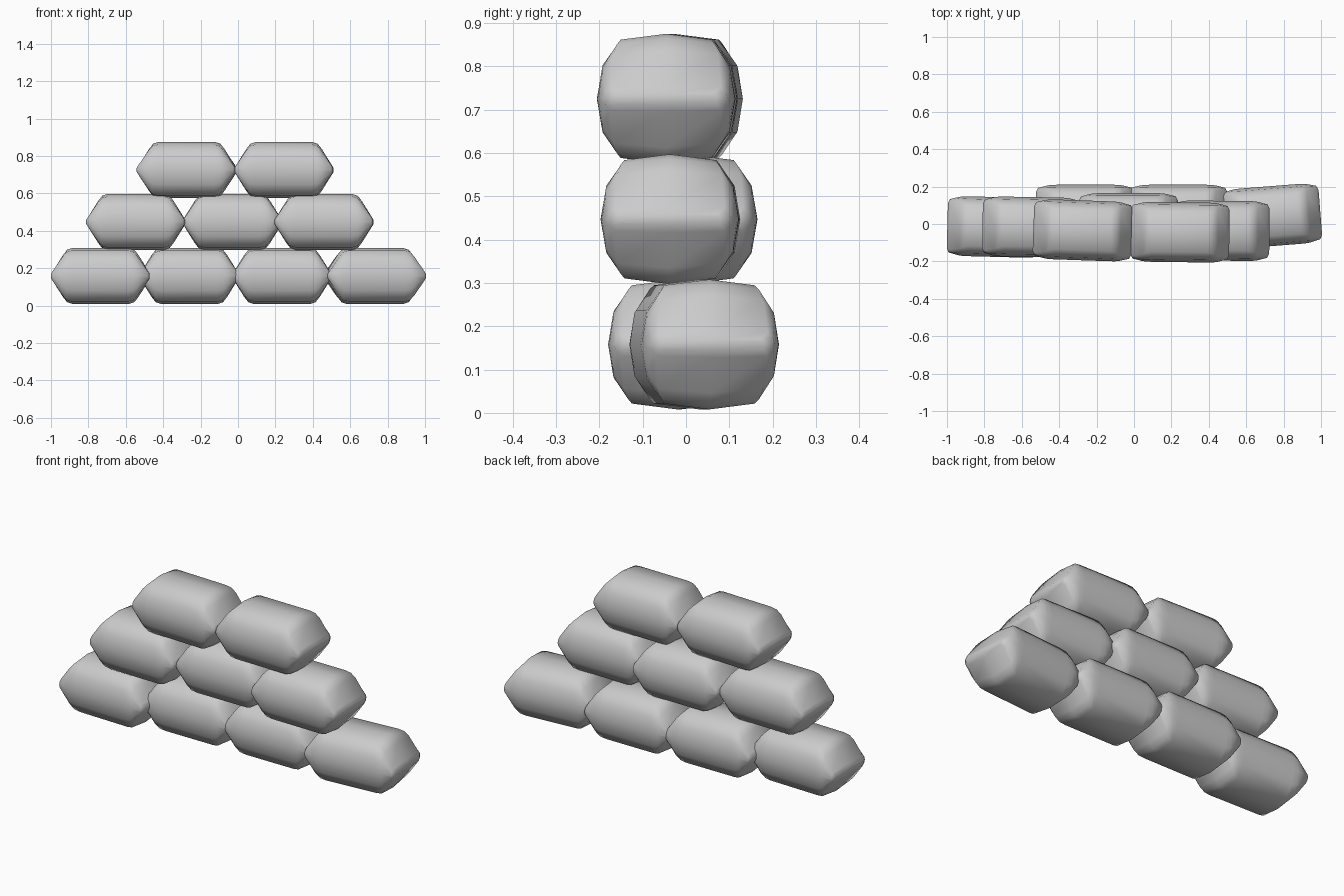
import bpy, bmesh, math

if "Cube" in bpy.data.objects:
    bpy.data.objects.remove(bpy.data.objects["Cube"])

# Half-bag rings: x, side half-width, corner half-width, half-height
HALF = [(0.264, 0.120, 0.110, 0.012), (0.253, 0.143, 0.127, 0.030),
        (0.202, 0.156, 0.121, 0.112), (0.180, 0.159, 0.112, 0.140),
        (0.150, 0.160, 0.105, 0.150)]
RINGS = [(-r[0],) + r[1:] for r in HALF] + HALF[::-1]


def section(side, corner, top):
    """12-sided bag cross-section as (y, z) points."""
    mid = corner + 0.75 * (side - corner)
    q = [(side, 0), (mid, 0.52 * top), (corner, 0.91 * top), (0, top)]
    upper = q + [(-y, z) for y, z in q[2::-1]]
    return upper + [(y, -z) for y, z in upper[-2:0:-1]]


def make_bag(name, x, y, z, yaw):
    bm = bmesh.new()
    loops = [[bm.verts.new((rx, py, pz)) for py, pz in section(s, c, t)]
             for rx, s, c, t in RINGS]
    for a, b in zip(loops, loops[1:]):
        n = len(a)
        for i in range(n):
            j = (i + 1) % n
            bm.faces.new((a[i], a[j], b[j], b[i]))
    bm.faces.new(loops[0])
    bm.faces.new(loops[-1])
    bmesh.ops.recalc_face_normals(bm, faces=bm.faces)
    mesh = bpy.data.meshes.new(name)
    bm.to_mesh(mesh)
    bm.free()
    ob = bpy.data.objects.new(name, mesh)
    bpy.context.collection.objects.link(ob)
    ob.location = (x, y, z)
    ob.rotation_euler.z = math.radians(yaw)
    bpy.ops.object.select_all(action='DESELECT')
    ob.select_set(True)
    bpy.context.view_layer.objects.active = ob
    bpy.ops.object.shade_smooth_by_angle(angle=math.radians(60))


# Rows of the stacked wall: height, then (x, y, yaw) per bag
ROWS = {
    "bottom": (0.158, [(-0.734, -0.016, -1.5), (-0.26, 0.05, 0),
                       (0.235, 0.05, 0), (0.733, 0.042, 4.5)]),
    "middle": (0.447, [(-0.546, -0.016, -1), (-0.03, 0.005, 0),
                       (0.46, -0.036, -0.5)]),
    "top": (0.725, [(-0.274, -0.034, -2), (0.246, -0.044, -0.7)]),
}
for row, (z, bags) in ROWS.items():
    for i, (x, y, yaw) in enumerate(bags):
        make_bag(f"{row}_sandbag_{i + 1}", x, y, z, yaw)
